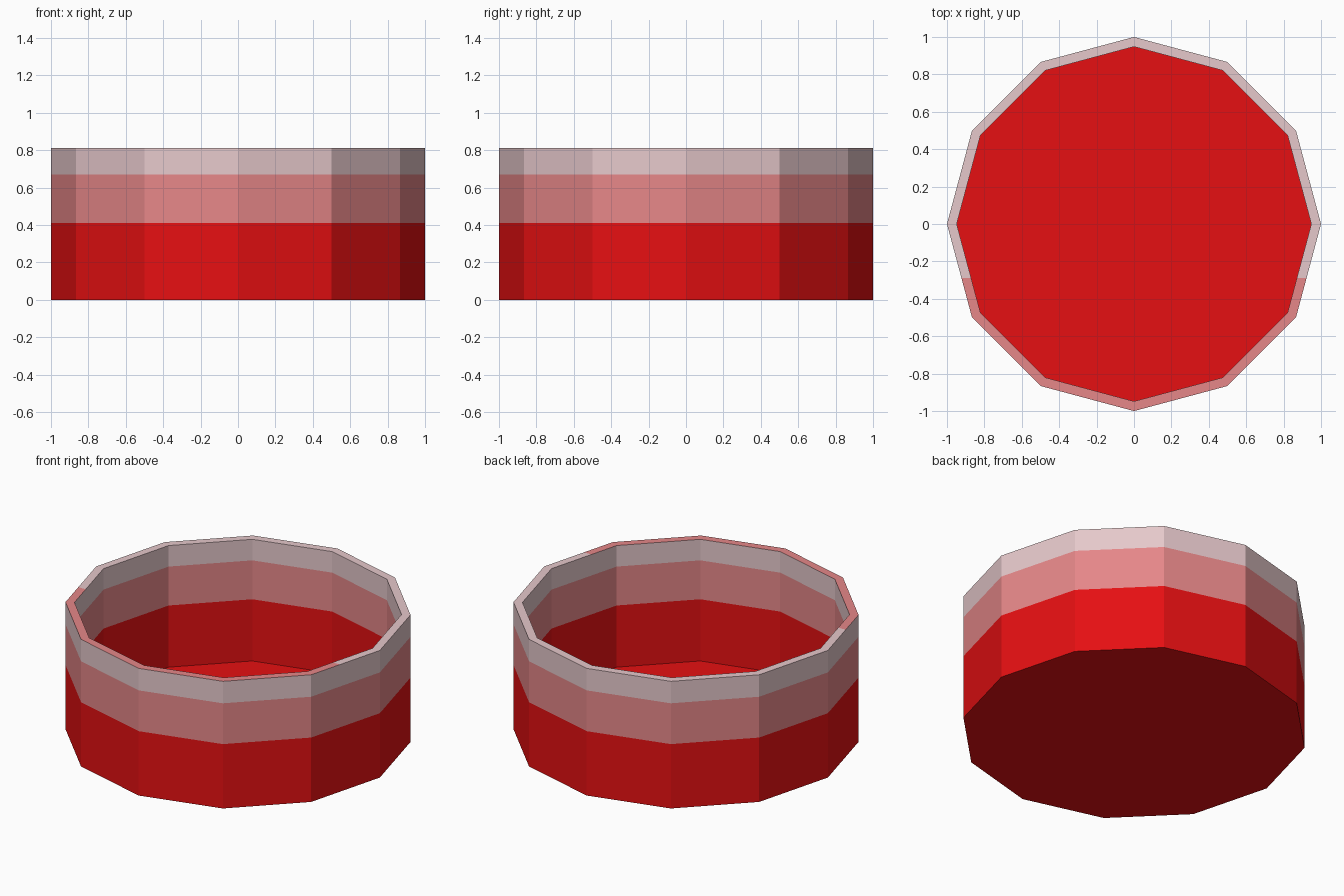
import bpy, bmesh, math

if "Cube" in bpy.data.objects:
    bpy.data.objects.remove(bpy.data.objects["Cube"])

SIDES = 12


def material(name, rgb):
    m = bpy.data.materials.new(name)
    m.diffuse_color = (*rgb, 1.0)
    m.use_nodes = True
    m.node_tree.nodes["Principled BSDF"].inputs["Base Color"].default_value = m.diffuse_color
    return m


mats = [
    material("red", (0.791, 0.005, 0.006)),
    material("pink", (0.791, 0.242, 0.248)),
    material("pale pink", (0.791, 0.578, 0.597)),
]

bm = bmesh.new()


def ring(r, z):
    return [bm.verts.new((r * math.cos(2 * math.pi * i / SIDES),
                          r * math.sin(2 * math.pi * i / SIDES), z))
            for i in range(SIDES)]


# Wall profile: outside going up, then inside going down (radius, z)
profile = [(1, 0), (1, 0.41), (1, 0.67), (1, 0.81),
           (0.948, 0.81), (0.948, 0.676), (0.948, 0.428), (0.948, 0.035)]
band_colour = [0, 1, 2, 2, 2, 1, 0]
rings = [ring(r, z) for r, z in profile]
rim = []
for k, colour in enumerate(band_colour):
    a, b = rings[k], rings[k + 1]
    for i in range(SIDES):
        j = (i + 1) % SIDES
        f = bm.faces.new((a[i], a[j], b[j], b[i]))
        f.material_index = colour
        if k == 3:
            rim.append(f)

# Underside and inner floor
bm.faces.new(rings[0][::-1])
bm.faces.new(rings[-1])

# Rim: the front part is a darker pink, cut along a straight line
edges = {e for f in rim for e in f.edges}
verts = {v for f in rim for v in f.verts}
bmesh.ops.bisect_plane(bm, geom=rim + list(edges) + list(verts),
                       plane_co=(0, -0.29, 0), plane_no=(0, 1, 0))
bm.normal_update()
for f in bm.faces:
    if f.normal.z > 0.9 and f.calc_center_median().z > 0.8:
        f.material_index = 1 if f.calc_center_median().y < -0.29 else 2

mesh = bpy.data.meshes.new("open_round_tub")
bm.to_mesh(mesh)
bm.free()
for m in mats:
    mesh.materials.append(m)
tub = bpy.data.objects.new("open_round_tub", mesh)
bpy.context.collection.objects.link(tub)
